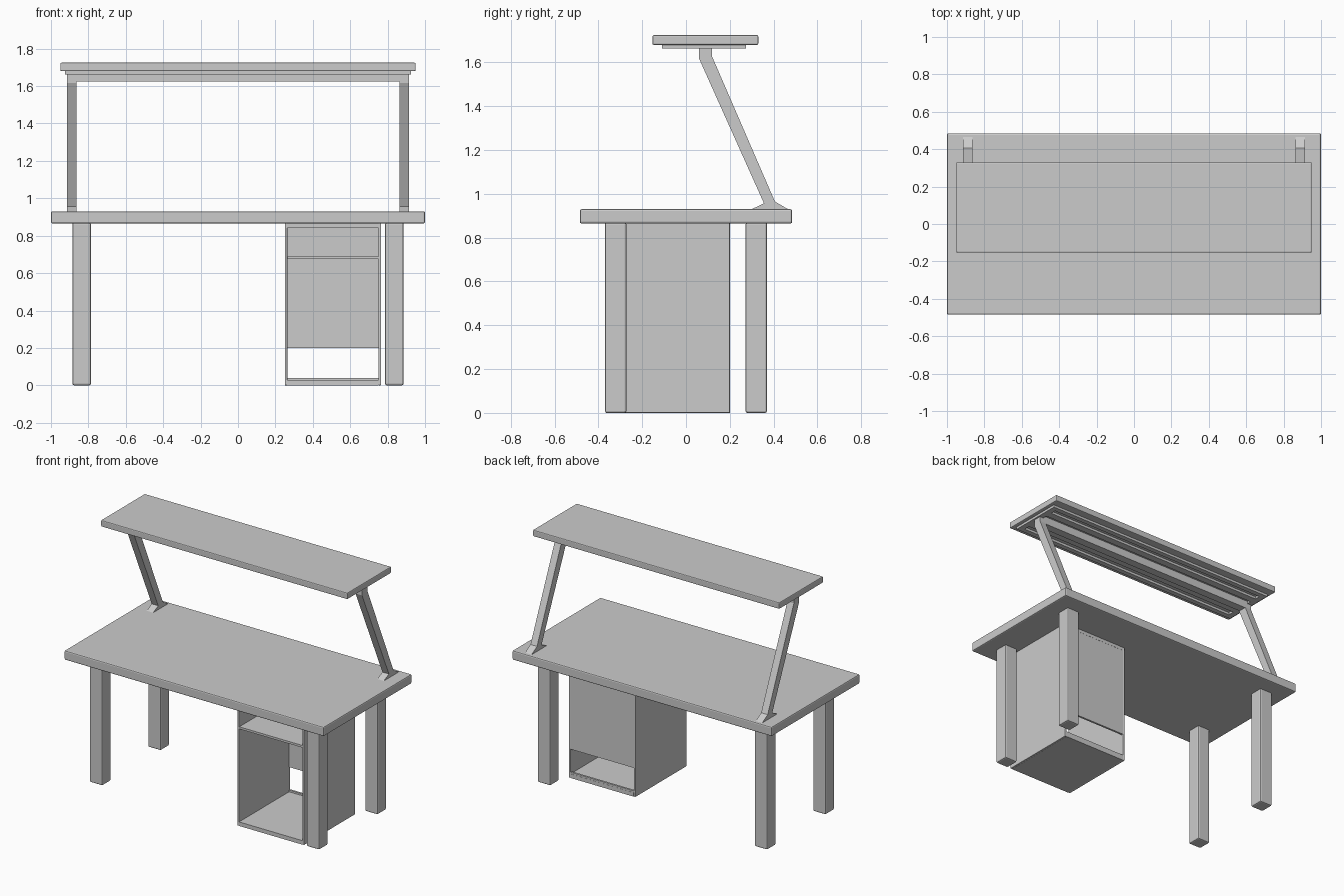
import bpy, bmesh

if "Cube" in bpy.data.objects:
    bpy.data.objects.remove(bpy.data.objects["Cube"])


def finish(name, bm, bevel=0.0):
    bmesh.ops.recalc_face_normals(bm, faces=bm.faces)
    me = bpy.data.meshes.new(name)
    bm.to_mesh(me)
    bm.free()
    ob = bpy.data.objects.new(name, me)
    bpy.context.collection.objects.link(ob)
    if bevel:
        m = ob.modifiers.new("edge_bevel", 'BEVEL')
        m.width = bevel
        m.segments = 2
    return ob


def box(name, x, y, z, bevel=0.0):
    """Box from (min, max) ranges on each axis."""
    bm = bmesh.new()
    bmesh.ops.create_cube(bm, size=1)
    for v in bm.verts:
        for i, r in enumerate((x, y, z)):
            v.co[i] = r[1] if v.co[i] > 0 else r[0]
    return finish(name, bm, bevel)


def extrude_x(name, profile, x0, x1):
    """Extrude a (y, z) profile along x."""
    bm = bmesh.new()
    f = bm.faces.new([bm.verts.new((x0, y, z)) for y, z in profile])
    new = bmesh.ops.extrude_face_region(bm, geom=[f])['geom']
    for v in new:
        if isinstance(v, bmesh.types.BMVert):
            v.co.x = x1
    return finish(name, bm)


# Worktop
box("worktop", (-1, 1), (-0.485, 0.485), (0.865, 0.93), 0.008)

# Legs and slanted shelf arms, one set per side
arm = [(0.06, 1.67), (0.06, 1.617), (0.356, 0.957), (0.30, 0.93),
       (0.466, 0.93), (0.406, 0.965), (0.118, 1.63), (0.118, 1.67)]
for s, side in ((-1, "left"), (1, "right")):
    xr = sorted((s * 0.787, s * 0.885))
    box("front_leg_" + side, xr, (-0.37, -0.272), (0, 0.87), 0.009)
    box("back_leg_" + side, xr, (0.272, 0.37), (0, 0.87), 0.009)
    extrude_x("shelf_arm_" + side, arm, s * 0.864, s * 0.914)

# Beam joining the arms under the shelf
box("arm_beam", (-0.865, 0.865), (0.06, 0.118), (1.625, 1.668))

# Upper shelf with a slatted frame beneath
box("upper_shelf", (-0.95, 0.95), (-0.153, 0.33), (1.68, 1.725), 0.006)
for s, side in ((-1, "left"), (1, "right")):
    box("frame_end_" + side, sorted((s * 0.925, s * 0.885)), (-0.11, 0.275), (1.663, 1.682))
for i, (y0, y1) in enumerate(((-0.11, -0.075), (-0.03, 0.03), (0.06, 0.118),
                              (0.15, 0.20), (0.24, 0.275))):
    box(f"frame_slat_{i + 1}", (-0.89, 0.89), (y0, y1), (1.663, 1.682))

# Cabinet: sides, base, shelf, top, and a back panel that stops above the base
yc = (-0.365, 0.20)
for x0, side in ((0.25, "left"), (0.751, "right")):
    box("cabinet_side_" + side, (x0, x0 + 0.014), yc, (0, 0.866), 0.003)
xi = (0.263, 0.752)
box("cabinet_base", xi, yc, (0, 0.028))
box("cabinet_back_lip", xi, (0.185, 0.199), (0.0, 0.04))
box("cabinet_shelf", xi, (-0.363, 0.19), (0.675, 0.69))
box("cabinet_top", xi, yc, (0.842, 0.866))
box("cabinet_back", xi, (0.185, 0.199), (0.20, 0.85))
